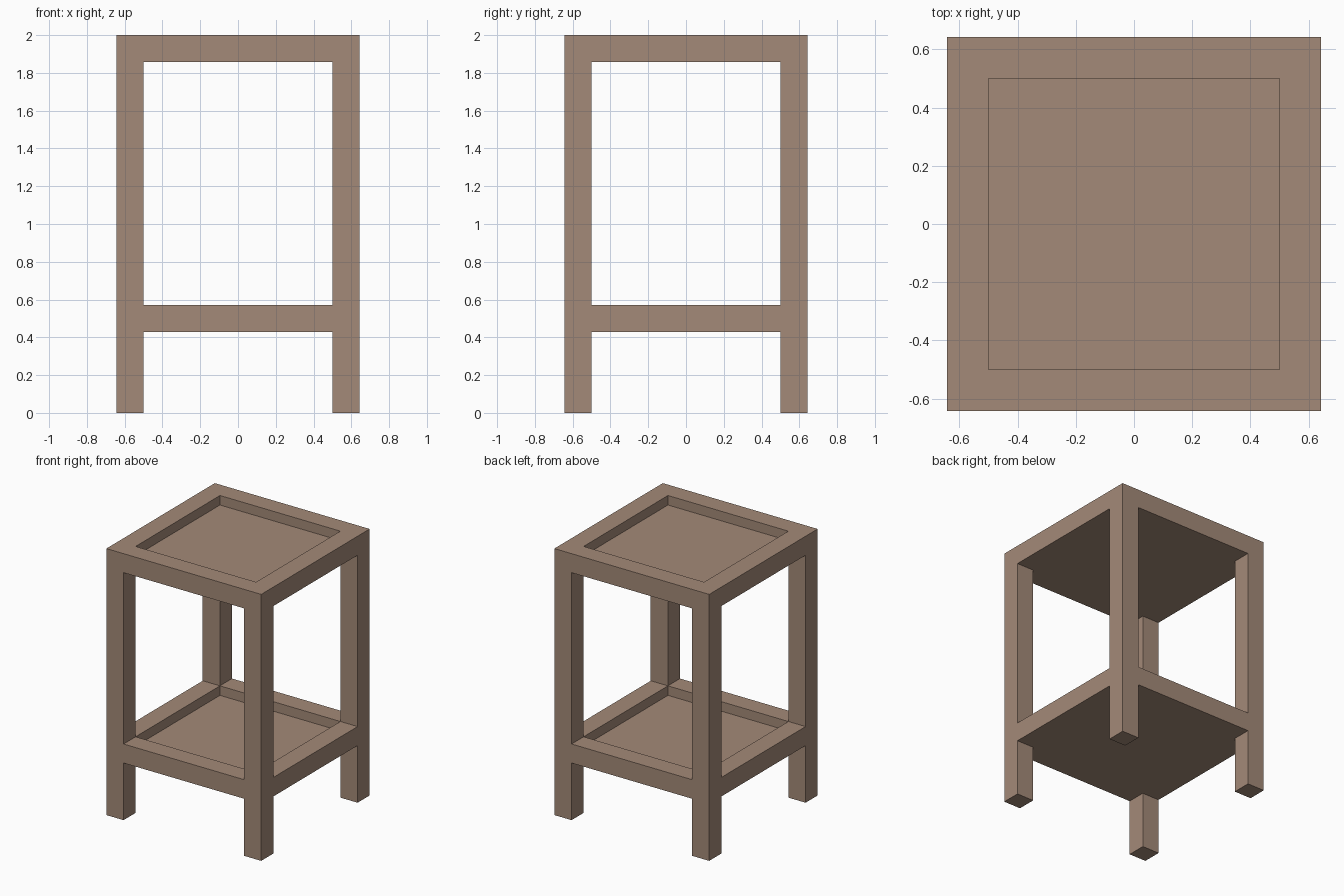
import bpy
import bmesh
from mathutils import Matrix, Vector

if "Cube" in bpy.data.objects:
    bpy.data.objects.remove(bpy.data.objects["Cube"], do_unlink=True)

HEIGHT = 2.0
BAR = HEIGHT / 14          # square section of legs and rails
INNER = 0.5                # half width of the opening between legs
MID = INNER + BAR / 2      # centre line of legs and rails
SHELF_BASES = {"upper": HEIGHT - BAR, "lower": 3 * BAR}

# Wood colour
wood = bpy.data.materials.new("brown_wood")
wood.use_nodes = True
colour = (0.371, 0.254, 0.188, 1.0)
wood.diffuse_color = colour
wood.node_tree.nodes["Principled BSDF"].inputs["Base Color"].default_value = colour


def box(name, centre, size):
    """Add a flat-shaded box with the given centre and full size."""
    bm = bmesh.new()
    bmesh.ops.create_cube(bm, size=1, matrix=Matrix.Diagonal((*size, 1)))
    mesh = bpy.data.meshes.new(name)
    bm.to_mesh(mesh)
    bm.free()
    mesh.materials.append(wood)
    obj = bpy.data.objects.new(name, mesh)
    obj.location = Vector(centre)
    bpy.context.collection.objects.link(obj)
    return obj


# Four full-height legs
for x, side in ((-1, "right"), (1, "left")):
    for y, end in ((-1, "front"), (1, "back")):
        box(f"{end}_{side}_leg", (x * MID, y * MID, HEIGHT / 2), (BAR, BAR, HEIGHT))

# Each shelf: four rails between the legs and a panel flush with their undersides
for level, base in SHELF_BASES.items():
    z = base + BAR / 2
    for s, end, side in ((-1, "front", "right"), (1, "back", "left")):
        box(f"{level}_{end}_rail", (0, s * MID, z), (2 * INNER, BAR, BAR))
        box(f"{level}_{side}_rail", (s * MID, 0, z), (BAR, 2 * INNER, BAR))
    box(f"{level}_panel", (0, 0, base + BAR / 4), (2 * INNER, 2 * INNER, BAR / 2))
